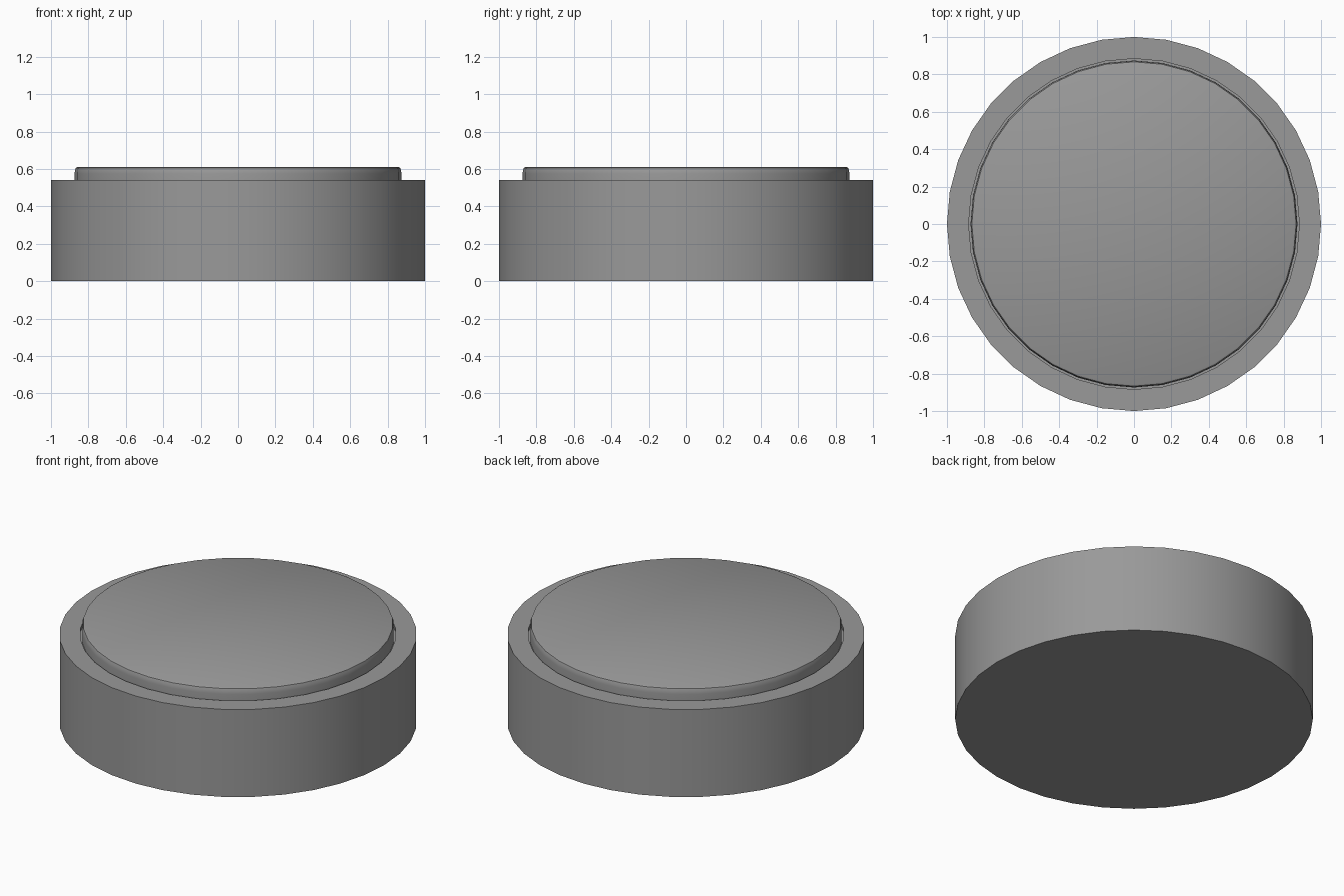
import bpy, bmesh, math

if "Cube" in bpy.data.objects:
    bpy.data.objects.remove(bpy.data.objects["Cube"])

SIDES = 36

# Dark grey plastic shared by both parts
dark_grey = bpy.data.materials.new("dark_grey")
dark_grey.diffuse_color = (0.32, 0.32, 0.32, 1)
dark_grey.use_nodes = True
dark_grey.node_tree.nodes["Principled BSDF"].inputs["Base Color"].default_value = dark_grey.diffuse_color


def lathe(name, profile):
    """Spin an (r, z) profile around z and close both ends with flat caps."""
    bm = bmesh.new()
    rings = []
    for r, z in profile:
        rings.append([bm.verts.new((r * math.cos(2 * math.pi * i / SIDES),
                                    r * math.sin(2 * math.pi * i / SIDES), z))
                      for i in range(SIDES)])
    for lower, upper in zip(rings, rings[1:]):
        for i in range(SIDES):
            j = (i + 1) % SIDES
            bm.faces.new((lower[i], lower[j], upper[j], upper[i]))
    bm.faces.new(rings[0])
    bm.faces.new(rings[-1])
    bmesh.ops.recalc_face_normals(bm, faces=bm.faces)
    mesh = bpy.data.meshes.new(name)
    bm.to_mesh(mesh)
    bm.free()
    mesh.materials.append(dark_grey)
    obj = bpy.data.objects.new(name, mesh)
    bpy.context.collection.objects.link(obj)
    bpy.ops.object.select_all(action='DESELECT')
    obj.select_set(True)
    bpy.context.view_layer.objects.active = obj
    bpy.ops.object.shade_smooth_by_angle(angle=math.radians(32))
    return obj


# Outer housing: a thick disc with a shallow recess in the top
lathe("housing", [(1.0, 0), (1.0, 0.54), (0.884, 0.54), (0.884, 0.52)])

# Raised top plate with a softened rim, seated in the recess
lathe("top_plate", [(0.874, 0.51), (0.874, 0.575), (0.872, 0.592),
                    (0.867, 0.606), (0.859, 0.61)])
